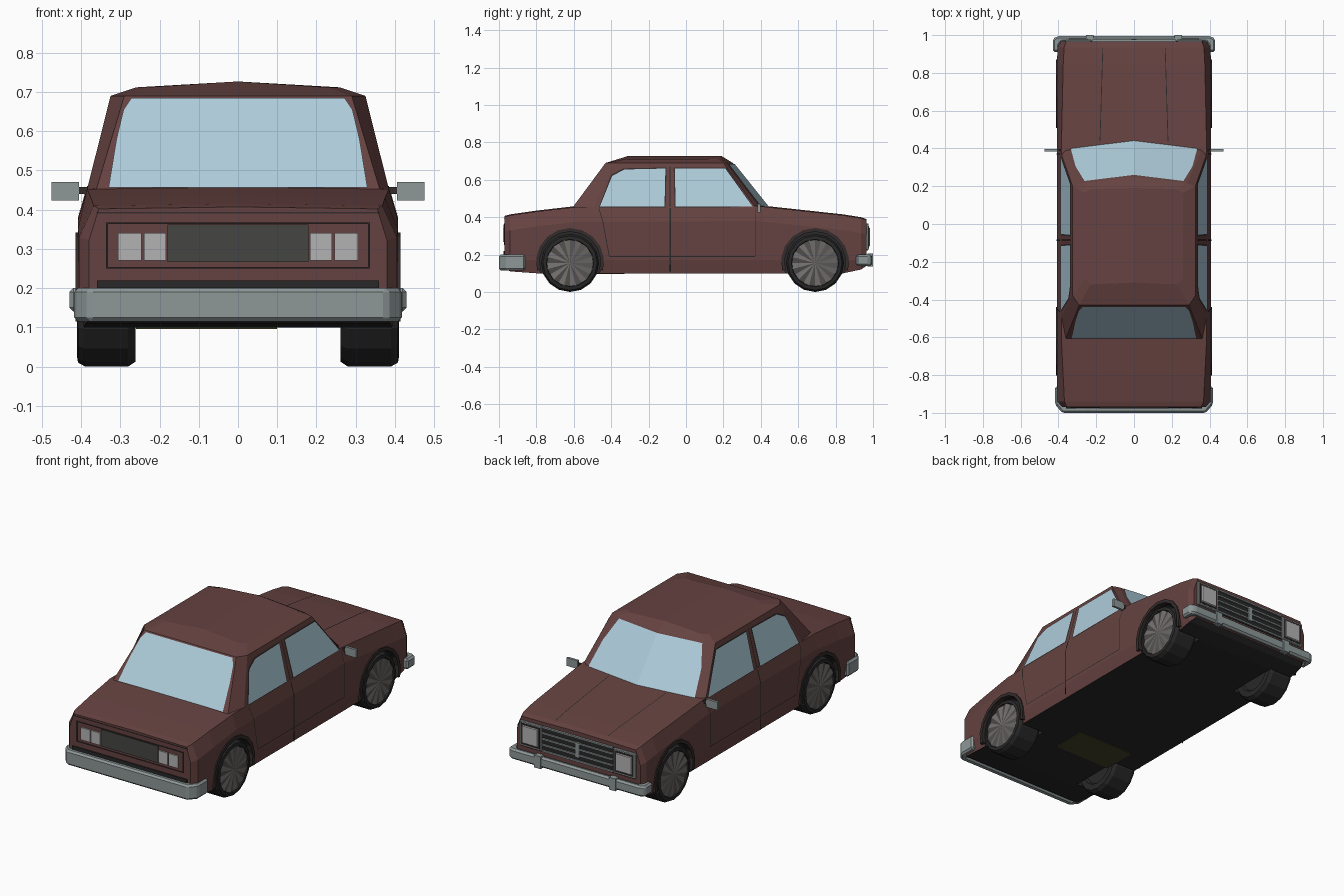
import bpy, bmesh, math

if "Cube" in bpy.data.objects:
    bpy.data.objects.remove(bpy.data.objects["Cube"])

def mat(name, r, g, b):
    m = bpy.data.materials.new(name)
    m.diffuse_color = (r, g, b, 1)
    m.use_nodes = True
    m.node_tree.nodes["Principled BSDF"].inputs["Base Color"].default_value = m.diffuse_color
    return m

PAINT = mat("paint", 0.13, 0.055, 0.052)
DARK = mat("dark", 0.022, 0.021, 0.021)
TRIM = mat("dark_trim", 0.035, 0.025, 0.025)
GLASS = mat("glass", 0.42, 0.60, 0.70)
CHROME = mat("bumper_grey", 0.27, 0.31, 0.31)
LAMP = mat("lamp", 0.45, 0.45, 0.45)
HUB = mat("hub", 0.17, 0.16, 0.155)
HUB2 = mat("hub_shade", 0.09, 0.085, 0.082)
PLATE = mat("plate", 0.06, 0.06, 0.055)
TANK = mat("tank", 0.06, 0.055, 0.02)

def make(name, verts, faces, mats, idx=None, recalc=True):
    me = bpy.data.meshes.new(name)
    me.from_pydata(verts, [], faces)
    for m in mats:
        me.materials.append(m)
    if idx:
        for p, i in zip(me.polygons, idx):
            p.material_index = i
    if recalc:
        bm = bmesh.new()
        bm.from_mesh(me)
        bmesh.ops.recalc_face_normals(bm, faces=bm.faces)
        bm.to_mesh(me)
        bm.free()
    ob = bpy.data.objects.new(name, me)
    bpy.context.scene.collection.objects.link(ob)
    return ob

def prism(name, poly, a, b, axis, m, bevel=0):
    """Extrude a 2D outline from a to b along an axis."""
    put = {'x': lambda p, t: (t, p[0], p[1]), 'z': lambda p, t: (p[0], p[1], t)}[axis]
    n = len(poly)
    faces = [tuple(range(n)), tuple(range(n, 2 * n))]
    faces += [(i, (i + 1) % n, n + (i + 1) % n, n + i) for i in range(n)]
    ob = make(name, [put(p, a) for p in poly] + [put(p, b) for p in poly], faces, [m])
    if bevel:
        mod = ob.modifiers.new("bevel", 'BEVEL')
        mod.width, mod.segments = bevel, 1
    return ob

def box(name, x0, x1, y0, y1, z0, z1, m, bevel=0):
    return prism(name, [(x0, y0), (x1, y0), (x1, y1), (x0, y1)], z0, z1, 'z', m, bevel)

def rings(n, k):
    """Quads joining k closed rings of n points."""
    return [(j * n + i, j * n + (i + 1) % n, (j + 1) * n + (i + 1) % n, (j + 1) * n + i)
            for j in range(k - 1) for i in range(n)]

def circle(cy, cz, r, n, a0=0.0, a1=2 * math.pi, closed=True):
    d = n if closed else n - 1
    return [(cy + r * math.cos(a0 + (a1 - a0) * i / d), cz + r * math.sin(a0 + (a1 - a0) * i / d)) for i in range(n)]

# Lower body: cross-sections lofted along y (y, top z, top half width, half width, bottom z)
verts = []
secs = [(-0.97, 0.402, 0.355, 0.38, 0.13), (-0.94, 0.41, 0.368, 0.405, 0.11), (-0.8, 0.43, 0.375, 0.408, 0.1),
        (-0.6, 0.453, 0.385, 0.408, 0.1), (0.38, 0.46, 0.385, 0.408, 0.1), (0.84, 0.41, 0.375, 0.408, 0.1),
        (0.935, 0.395, 0.37, 0.405, 0.12), (0.965, 0.385, 0.36, 0.388, 0.14)]
for y, zt, wt, w, zb in secs:
    half = [(wt, zt), (w, zt - 0.08), (w, 0.17), (w - 0.015, zb)]
    verts += [(0, y, zt + 0.005)] + [(x, y, z) for x, z in half] + [(-x, y, z) for x, z in half[::-1]]
N, K = 9, len(secs)
faces = rings(N, K) + [tuple(range(N)), tuple(range((K - 1) * N, K * N))]
idx = [1 if i % N == 4 else 0 for i in range(N * (K - 1))] + [0, 0]
body = make("body", verts, faces, [PAINT, DARK], idx)

# Wheel arches cut into the body
AXLES = (-0.62, 0.69)
for y in AXLES:
    for s in (1, -1):
        cut = prism("arch_cutter", circle(y, 0.16, 0.168, 20), s * 0.25, s * 0.5, 'x', PAINT)
        cut.data.materials.append(DARK)
        for p in cut.data.polygons:
            p.material_index = 1
        mod = body.modifiers.new("arch", 'BOOLEAN')
        mod.operation, mod.solver, mod.object = 'DIFFERENCE', 'EXACT', cut
        cut.hide_render = True
bpy.context.view_layer.update()
new = bpy.data.meshes.new_from_object(body.evaluated_get(bpy.context.evaluated_depsgraph_get()))
body.modifiers.clear()
body.data = new
for o in [o for o in bpy.data.objects if o.name.startswith("arch_cutter")]:
    bpy.data.objects.remove(o)

# Cabin and roof: stacked plan rings
verts = []
plan = [(0.44, 0.44, [(0, -0.615), (0.365, -0.615), (0.388, -0.5), (0.388, 0.38), (0.365, 0.405), (0, 0.45)]),
        (0.69, 0.69, [(0, -0.43), (0.29, -0.43), (0.325, -0.38), (0.325, 0.2), (0.28, 0.2155), (0, 0.25)]),
        (0.712, 0.727, [(0, -0.31), (0.23, -0.32), (0.26, -0.29), (0.26, 0.165), (0.23, 0.185), (0, 0.19)])]
for z, zc, pts in plan:
    verts += [(x, y, z if x else zc) for x, y in pts] + [(-x, y, z) for x, y in pts[4:0:-1]]
make("cabin", verts, rings(10, 3) + [tuple(range(20, 26)), (25, 26, 27, 28, 29, 20)], [PAINT])

# Windscreens
def shield_y(x, z):
    return 0.456 - 0.123 * abs(x) - (z - 0.44) * 0.8
rows = [(0.335, 0.458), (0.31, 0.58), (0.262, 0.685)]
v = [(x, shield_y(x, z), z) for w, z in rows for x in (-w, 0, w)]
make("windscreen", v, [(0, 1, 4, 3), (1, 2, 5, 4), (3, 4, 7, 6), (4, 5, 8, 7)], [GLASS])
half = [(0.33, 0.457), (0.31, 0.58), (0.292, 0.655), (0.272, 0.685)]
outline = half + [(-x, z) for x, z in half[::-1]]
make("rear_window", [(x, -0.62 + (z - 0.44) * 0.74, z) for x, z in outline], [tuple(range(8))], [GLASS])

# Side surface position at a given height
def side_x(z):
    if z > 0.45:
        return 0.388 - 0.252 * (z - 0.44)
    return 0.408 - max(0, z - 0.377) * 0.28

def side_panel(name, pts, m, off):
    for s in (1, -1):
        make(name, [(s * (side_x(z) + off), y, z) for y, z in pts], [tuple(range(len(pts)))], [m])

def grow(pts, d):
    cy = sum(p[0] for p in pts) / len(pts)
    cz = sum(p[1] for p in pts) / len(pts)
    return [(y + math.copysign(d, y - cy), z + math.copysign(d, z - cz)) for y, z in pts]

for name, pts in (("rear_side_window", [(-0.46, 0.458), (-0.115, 0.458), (-0.11, 0.66), (-0.33, 0.655), (-0.395, 0.62)]),
                  ("front_side_window", [(-0.055, 0.458), (0.355, 0.458), (0.21, 0.66), (-0.06, 0.66)])):
    side_panel(name, pts, GLASS, 0.005)
    side_panel(name + "_frame", grow(pts, 0.006), TRIM, 0.002)

# Door seams
def seam(path, w=0.003):
    for (y0, z0), (y1, z1) in zip(path, path[1:]):
        l = math.hypot(y1 - y0, z1 - z0)
        a, b = -(z1 - z0) / l * w, (y1 - y0) / l * w
        side_panel("door_seam", [(y0 + a, z0 + b), (y1 + a, z1 + b), (y1 - a, z1 - b), (y0 - a, z0 - b)], DARK, 0.003)

seam([(-0.085, 0.11), (-0.085, 0.377), (-0.085, 0.448)], 0.004)
seam([(-0.085, 0.455), (-0.085, 0.67)])
seam([(-0.465, 0.447), (-0.445, 0.377), (-0.41, 0.19), (0.37, 0.19), (0.37, 0.377), (0.37, 0.447)], 0.002)

# Bonnet seams
for s in (1, -1):
    pts = [(0.18, 0.44, 0.459), (0.168, 0.84, 0.416), (0.165, 0.935, 0.401)]
    make("bonnet_seam", [(s * (x + d), y, z) for x, y, z in pts for d in (-0.002, 0.002)],
         [(0, 1, 3, 2), (2, 3, 5, 4)], [DARK])

# Bumpers: U-shaped plans
def bumper(name, half, z0, z1):
    prism(name, half + [(-x, y) for x, y in half[::-1]], z0, z1, 'z', CHROME, 0.01)
bumper("tail_bumper", [(0.365, -0.96), (0.385, -0.93), (0.385, -0.86), (0.418, -0.86), (0.418, -0.955), (0.38, -1.0)], 0.115, 0.2)
bumper("nose_bumper", [(0.38, 0.965), (0.395, 0.945), (0.395, 0.91), (0.43, 0.91), (0.43, 0.98), (0.405, 0.995)], 0.14, 0.2)
box("tail_strip", -0.36, 0.36, -0.976, -0.96, 0.2, 0.22, DARK)

for s in (1, -1):
    box("bumper_guard", s * 0.215, s * 0.255, 0.97, 1.0, 0.135, 0.205, CHROME)
    # Tail lamps
    for a, b in ((0.183, 0.24), (0.246, 0.306)):
        box("tail_lamp", s * a, s * b, -0.978, -0.965, 0.27, 0.34, LAMP)
    box("tail_panel_edge", s * 0.332, s * 0.337, -0.974, -0.965, 0.25, 0.365, TRIM)
    # Headlamps
    box("headlamp_surround", s * 0.225, s * 0.365, 0.96, 0.976, 0.222, 0.365, CHROME, 0.004)
    box("headlamp_recess", s * 0.236, s * 0.354, 0.96, 0.978, 0.233, 0.354, TRIM)
    box("headlamp", s * 0.245, s * 0.345, 0.96, 0.983, 0.242, 0.345, LAMP, 0.004)
    # Mirrors
    box("side_mirror", s * 0.405, s * 0.475, 0.383, 0.397, 0.424, 0.47, CHROME)
    box("mirror_arm", s * 0.37, s * 0.41, 0.386, 0.394, 0.44, 0.458, TRIM)

# Tail panel
box("tail_plate", -0.18, 0.18, -0.976, -0.965, 0.267, 0.362, PLATE)
for z in (0.25, 0.363):
    box("tail_panel_edge", -0.337, 0.337, -0.974, -0.965, z, z + 0.004, TRIM)
box("boot_seam", -0.36, 0.36, -0.972, -0.965, 0.39, 0.394, TRIM)

# Grille
box("grille", -0.225, 0.225, 0.96, 0.969, 0.222, 0.365, DARK)
for z in (0.224, 0.258, 0.291, 0.324, 0.357):
    box("grille_slat", -0.222, 0.222, 0.96, 0.977, z, z + 0.009, CHROME)
box("grille_bar", -0.012, 0.012, 0.96, 0.98, 0.25, 0.335, CHROME)

# Underside tank
box("tank", -0.26, 0.1, -0.53, -0.33, 0.096, 0.11, TANK)

# Wheels, arch lips
SEG = 16
prof = [(0.275, 0.1), (0.262, 0.11), (0.262, 0.143), (0.28, 0.155), (0.39, 0.155), (0.408, 0.145), (0.411, 0.127), (0.4, 0.122)]
for y in AXLES:
    for s in (1, -1):
        v = [(s * x, a, b) for x, r in prof for a, b in circle(y, 0.155, r, SEG)]
        n = len(prof)
        make("tyre", v, rings(SEG, n) + [tuple(range(SEG)), tuple(range((n - 1) * SEG, n * SEG))], [DARK])
        rim = circle(y, 0.155, 0.124, 24)
        v = [(s * 0.41, y, 0.155)] + [(s * (0.409 if i % 2 else 0.402), a, b) for i, (a, b) in enumerate(rim)]
        make("hub", v, [(0, 1 + i, 1 + (i + 1) % 24) for i in range(24)], [HUB, HUB2], [i % 2 for i in range(24)])
        arc = [circle(y, 0.16, r, 11, -0.25, math.pi + 0.25, False) for r in (0.163, 0.182)]
        prism("arch_lip", arc[0] + arc[1][::-1], s * 0.385, s * 0.414, 'x', TRIM)
